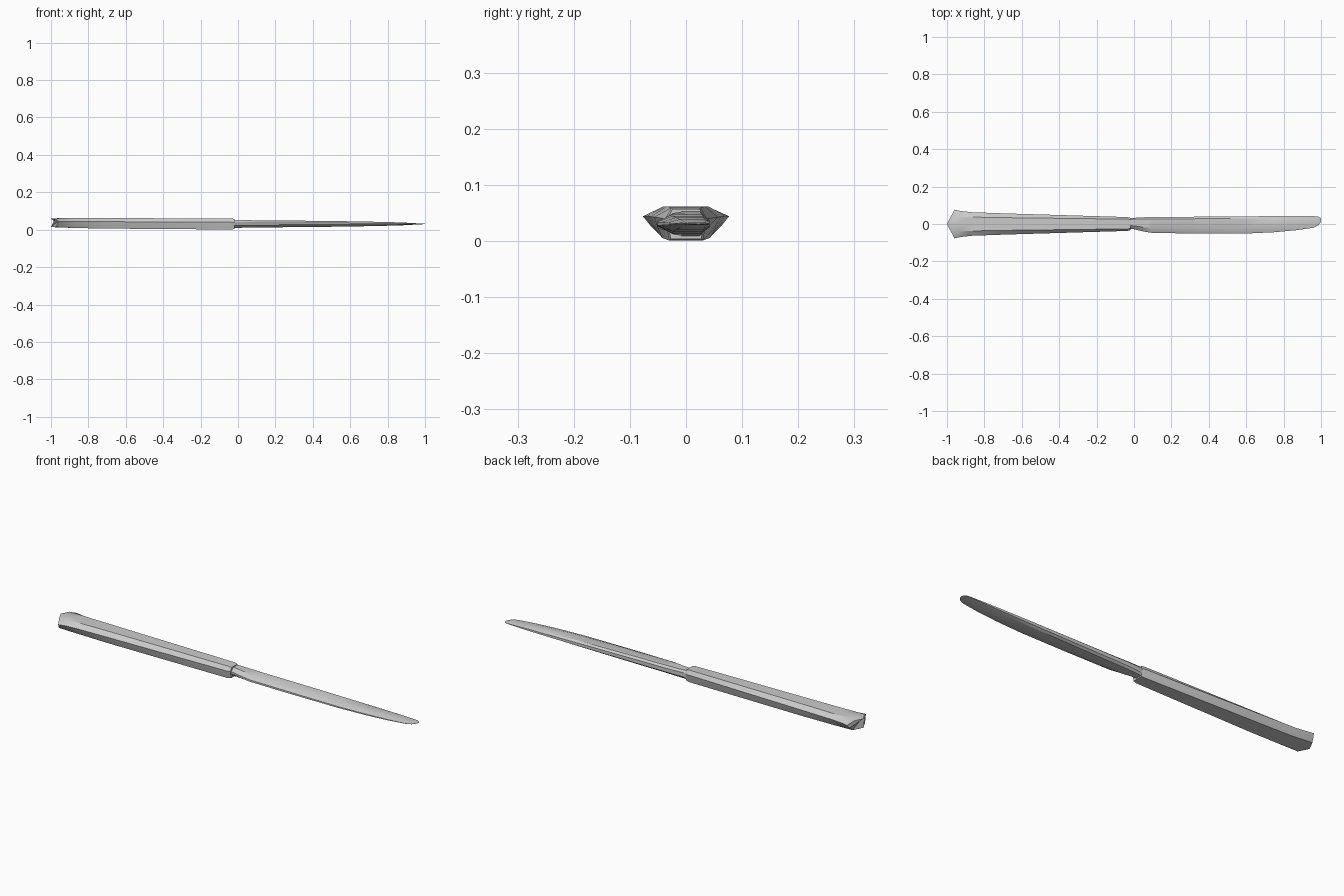
import bpy, bmesh

if "Cube" in bpy.data.objects:
    bpy.data.objects.remove(bpy.data.objects["Cube"])


def loft(name, rings, angle=0.5):
    # Skin a closed body over a list of equal-length point rings
    bm = bmesh.new()
    vs = [[bm.verts.new(p) for p in r] for r in rings]
    n = len(vs[0])
    for a, b in zip(vs, vs[1:]):
        for i in range(n):
            j = (i + 1) % n
            bm.faces.new((a[i], a[j], b[j], b[i]))
    # Cap ends with strips so folded ends stay clean
    for r in (vs[0], vs[-1]):
        for k in range(n // 2 - 1):
            quad = (r[k], r[k + 1], r[n - 2 - k], r[n - 1 - k])
            if k < n - 2 - k and k + 1 < n - 2 - k:
                bm.faces.new(quad)
    bmesh.ops.recalc_face_normals(bm, faces=bm.faces)
    me = bpy.data.meshes.new(name)
    bm.to_mesh(me)
    bm.free()
    ob = bpy.data.objects.new(name, me)
    bpy.context.collection.objects.link(ob)
    bpy.context.view_layer.objects.active = ob
    ob.select_set(True)
    bpy.ops.object.shade_smooth_by_angle(angle=angle)
    ob.select_set(False)
    return ob


def handle_ring(x, flat, wide, low_flat, low, high, point=0.0):
    # Faceted section; the butt end comes to a shallow point in plan
    mid_hi = low + (high - low) * 0.66
    mid_lo = low + (high - low) * 0.30
    side = (wide + low_flat) / 2
    yz = [(-flat, high), (0, high), (flat, high), (wide, mid_hi), (side, mid_lo),
          (low_flat, low), (0, low), (-low_flat, low), (-side, mid_lo), (-wide, mid_hi)]
    # rotate so that strips between opposite sides cap the ends
    yz = yz[2:6] + yz[6:] + yz[:2]
    yz = yz[1:] + yz[:1]
    return [(x - point * (1 - abs(y) / wide), y, z) for y, z in yz]


# Handle: widens toward the flared, pointed butt
loft("handle", [
    handle_ring(-0.96, 0.042, 0.077, 0.050, 0.014, 0.060, 0.04),
    handle_ring(-0.93, 0.040, 0.070, 0.048, 0.012, 0.062, 0.02),
    handle_ring(-0.87, 0.037, 0.063, 0.045, 0.009, 0.062),
    handle_ring(-0.70, 0.034, 0.057, 0.043, 0.006, 0.062),
    handle_ring(-0.035, 0.026, 0.037, 0.030, 0.001, 0.060),
    handle_ring(-0.02, 0.024, 0.033, 0.027, 0.004, 0.057),
])


def blade_ring(x, y0, y1, h):
    # Thin cutting edge at y0, blunt back at y1
    w, c = y1 - y0, 0.031
    return [(x, y0, c + h * 0.25), (x, y0 + w * 0.3, c + h), (x, y1 - w * 0.12, c + h),
            (x, y1, c + h * 0.5), (x, y1, c - h * 0.5), (x, y1 - w * 0.12, c - h),
            (x, y0 + w * 0.3, c - h), (x, y0, c - h * 0.25)]


# Blade: narrow neck, long belly, rounded tip
loft("blade", [blade_ring(*s) for s in (
    (-0.04, -0.024, 0.030, 0.022), (0.00, -0.028, 0.033, 0.021),
    (0.05, -0.040, 0.036, 0.020), (0.10, -0.048, 0.037, 0.019),
    (0.35, -0.051, 0.039, 0.017), (0.60, -0.051, 0.041, 0.014),
    (0.75, -0.044, 0.042, 0.011), (0.87, -0.033, 0.042, 0.008),
    (0.96, -0.020, 0.042, 0.003), (0.985, -0.008, 0.040, 0.002),
    (0.997, 0.008, 0.033, 0.0012), (1.0, 0.017, 0.026, 0.001))])
